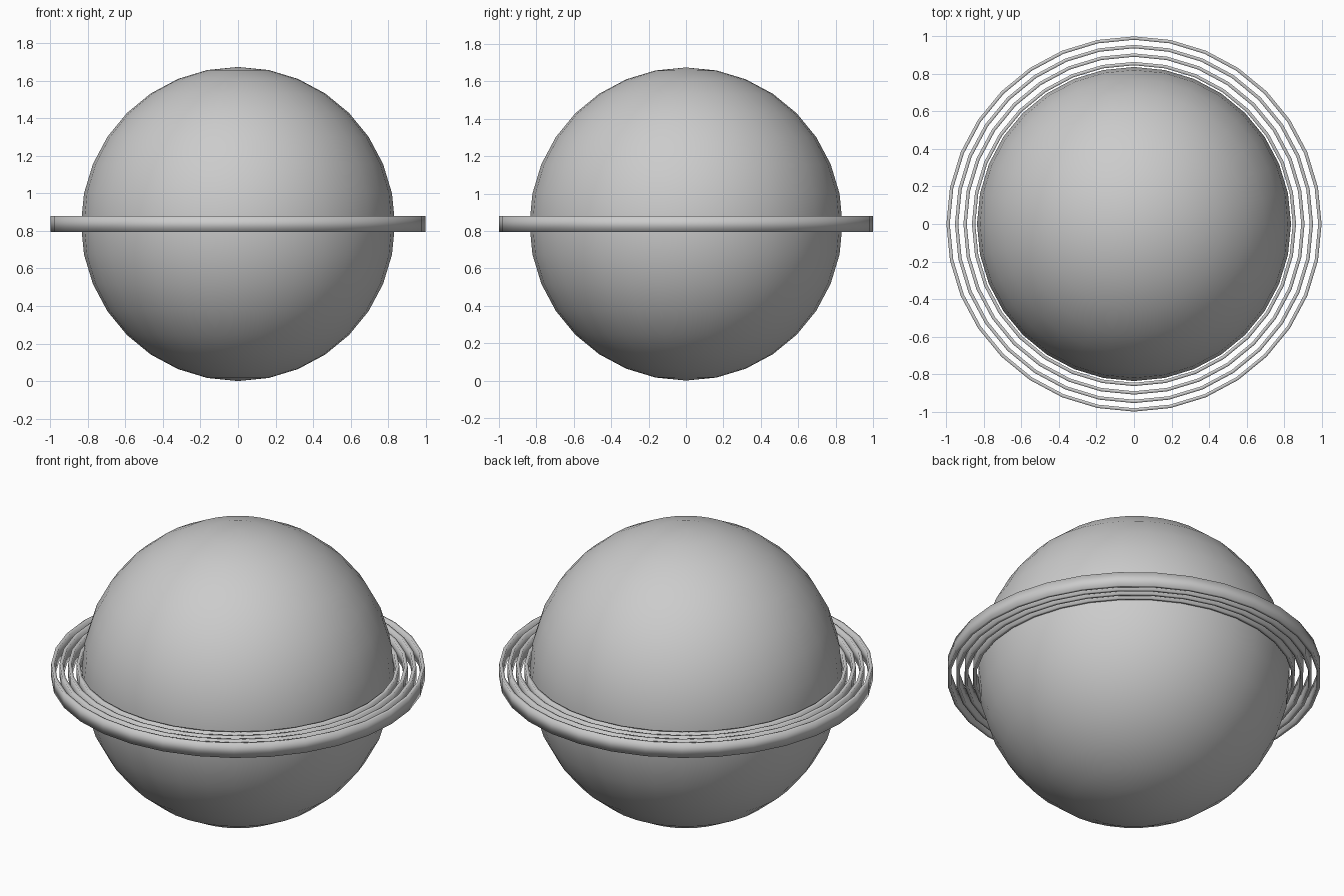
import bpy
import bmesh
import math

cube = bpy.data.objects.get("Cube")
if cube:
    bpy.data.objects.remove(cube, do_unlink=True)

RADIUS = 0.837
SEGMENTS = 32

grey = bpy.data.materials.new("light_grey")
grey.use_nodes = True
colour = (0.6, 0.6, 0.6, 1)
grey.diffuse_color = colour
grey.node_tree.nodes["Principled BSDF"].inputs["Base Color"].default_value = colour


def add_object(name, bm):
    bmesh.ops.recalc_face_normals(bm, faces=bm.faces)
    for face in bm.faces:
        face.smooth = True
    mesh = bpy.data.meshes.new(name)
    bm.to_mesh(mesh)
    bm.free()
    mesh.materials.append(grey)
    obj = bpy.data.objects.new(name, mesh)
    obj.location.z = RADIUS
    bpy.context.collection.objects.link(obj)


def add_ring(name, outer, width, height):
    # Square-edged band, swept round the vertical axis
    bm = bmesh.new()
    inner, h = outer - width, height / 2
    profile = [(inner, -h), (outer, -h), (outer, h), (inner, h)]
    loops = []
    for i in range(SEGMENTS):
        a = math.tau * i / SEGMENTS
        loops.append([bm.verts.new((r * math.cos(a), r * math.sin(a), z)) for r, z in profile])
    for i, loop in enumerate(loops):
        following = loops[(i + 1) % SEGMENTS]
        for j in range(4):
            k = (j + 1) % 4
            bm.faces.new((loop[j], following[j], following[k], loop[k]))
    add_object(name, bm)


# Planet globe
globe = bmesh.new()
bmesh.ops.create_uvsphere(globe, u_segments=SEGMENTS, v_segments=16, radius=RADIUS)
add_object("globe", globe)

# Four thin concentric rings round the equator
for n in range(4):
    add_ring(f"ring_{n + 1}", 1 - 0.0453 * n, 0.018, 0.083)
